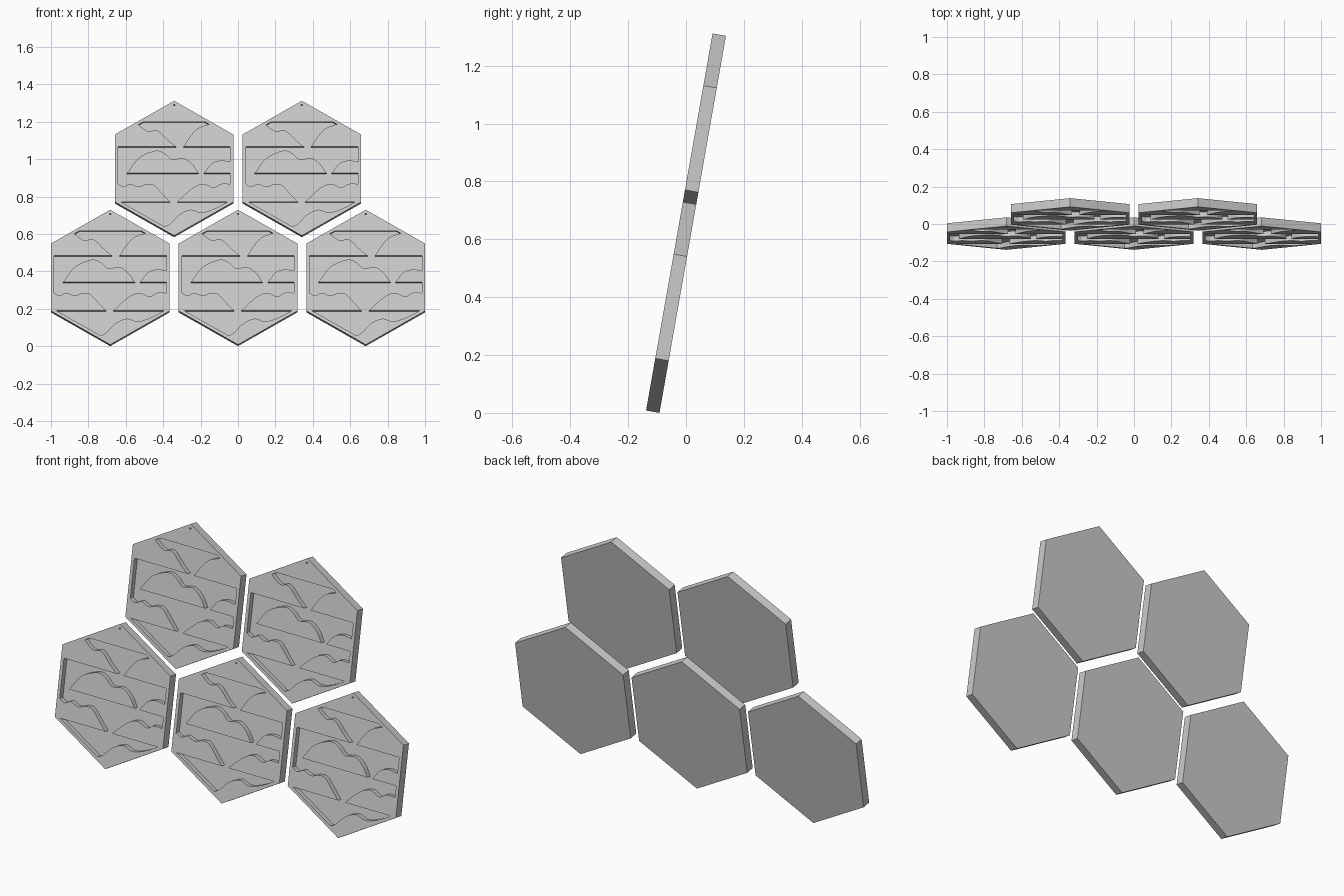
import bpy, bmesh, math
from mathutils import Vector, Matrix

if "Cube" in bpy.data.objects:
    bpy.data.objects.remove(bpy.data.objects["Cube"])

R, T, DEPTH = 0.366, 0.047, 0.027      # hexagon radius, thickness, engraving depth
R_IN = 0.3475                          # inner border hexagon
STEP = 0.683                           # tile spacing
TILT = math.radians(-10)
ROT = Matrix.Rotation(TILT, 3, 'X')


def prism(name, pts, y0, y1):
    """Extrude an x/z outline from y0 to y1."""
    bm = bmesh.new()
    f = bm.faces.new([bm.verts.new((x, y0, z)) for x, z in pts])
    ext = bmesh.ops.extrude_face_region(bm, geom=[f])
    bmesh.ops.translate(bm, vec=(0, y1 - y0, 0),
                        verts=[v for v in ext['geom'] if isinstance(v, bmesh.types.BMVert)])
    bmesh.ops.recalc_face_normals(bm, faces=bm.faces)
    me = bpy.data.meshes.new(name)
    bm.to_mesh(me)
    bm.free()
    ob = bpy.data.objects.new(name, me)
    bpy.context.collection.objects.link(ob)
    return ob


def smooth(pts, n=5):
    """Catmull-Rom curve through the points."""
    p = [Vector(q) for q in pts]
    p = [p[0]] + p + [p[-1]]
    out = []
    for a, b, c, d in zip(p, p[1:], p[2:], p[3:]):
        for i in range(n):
            t = i / n
            out.append(0.5 * (2 * b + (c - a) * t + (2 * a - 5 * b + 4 * c - d) * t * t
                              + (3 * b - a - 3 * c + d) * t ** 3))
    return [tuple(v) for v in out] + [tuple(pts[-1])]


def ngon(r, n, cz=0):
    return [(r * math.sin(i * math.tau / n), cz + r * math.cos(i * math.tau / n)) for i in range(n)]


# Engraved bands: straight top edge, lead-in points, wavy lower edge
bands = [
    (0.252, [], [(-.192, .236), (-.14, .20), (-.09, .205), (-.03, .15), (.02, .111), (.045, .111),
                 (.08, .165), (.125, .215), (.187, .239)]),
    (0.117, [], [(-.30, -.031), (-.28, -.032), (-.255, -.03), (-.19, .055), (-.10, .095), (-.05, .08),
                 (-.01, .048), (.05, .055), (.10, .02), (.135, -.032), (.155, -.032), (.20, .025),
                 (.25, .042), (.30, .035)]),
    (-0.027, [], [(-.30, -.085), (-.27, -.10), (-.235, -.085), (-.19, -.10), (-.15, -.087), (-.11, -.09),
                  (-.07, -.13), (-.015, -.188), (.01, -.188), (.06, -.14), (.11, -.10), (.16, -.085),
                  (.21, -.105), (.25, -.085), (.30, -.085)]),
    (-0.182, [], [(-.05, -.317), (-.02, -.30), (.03, -.25), (.09, -.225), (.14, -.24), (.19, -.23),
                  (.25, -.203)]),
]

# Hexagonal tile with the bands cut into its front
tile = prism("hex_tile_1", ngon(R, 6), 0, T)
cutters = []
for top, lead, wave in bands:
    half = min(0.30, (R_IN - abs(top)) * math.sqrt(3))
    pts = [(half, top), (-half, top)] + lead + smooth(wave)
    cutters.append(prism("band_cutter", pts, -0.02, DEPTH))
cutters.append(prism("pin_hole_cutter", ngon(0.004, 6, 0.343), -0.02, DEPTH))

bpy.context.view_layer.objects.active = tile
for c in cutters:
    c.hide_render = True
    m = tile.modifiers.new("cut", 'BOOLEAN')
    m.operation, m.solver, m.object = 'DIFFERENCE', 'EXACT', c
    bpy.ops.object.modifier_apply(modifier=m.name)
for c in cutters:
    bpy.data.objects.remove(c)

# Five leaning tiles, three below and two above
base = Vector((0, -0.138, T * math.sin(-TILT))) + ROT @ Vector((0, 0, R))
spots = [(-STEP, 0), (0, 0), (STEP, 0), (-STEP / 2, 1), (STEP / 2, 1)]
for i, (x, row) in enumerate(spots):
    ob = tile
    if i:
        ob = bpy.data.objects.new(f"hex_tile_{i + 1}", tile.data)
        bpy.context.collection.objects.link(ob)
    ob.location = base + ROT @ Vector((x, 0, row * STEP * math.sqrt(3) / 2))
    ob.rotation_euler = (TILT, 0, 0)
